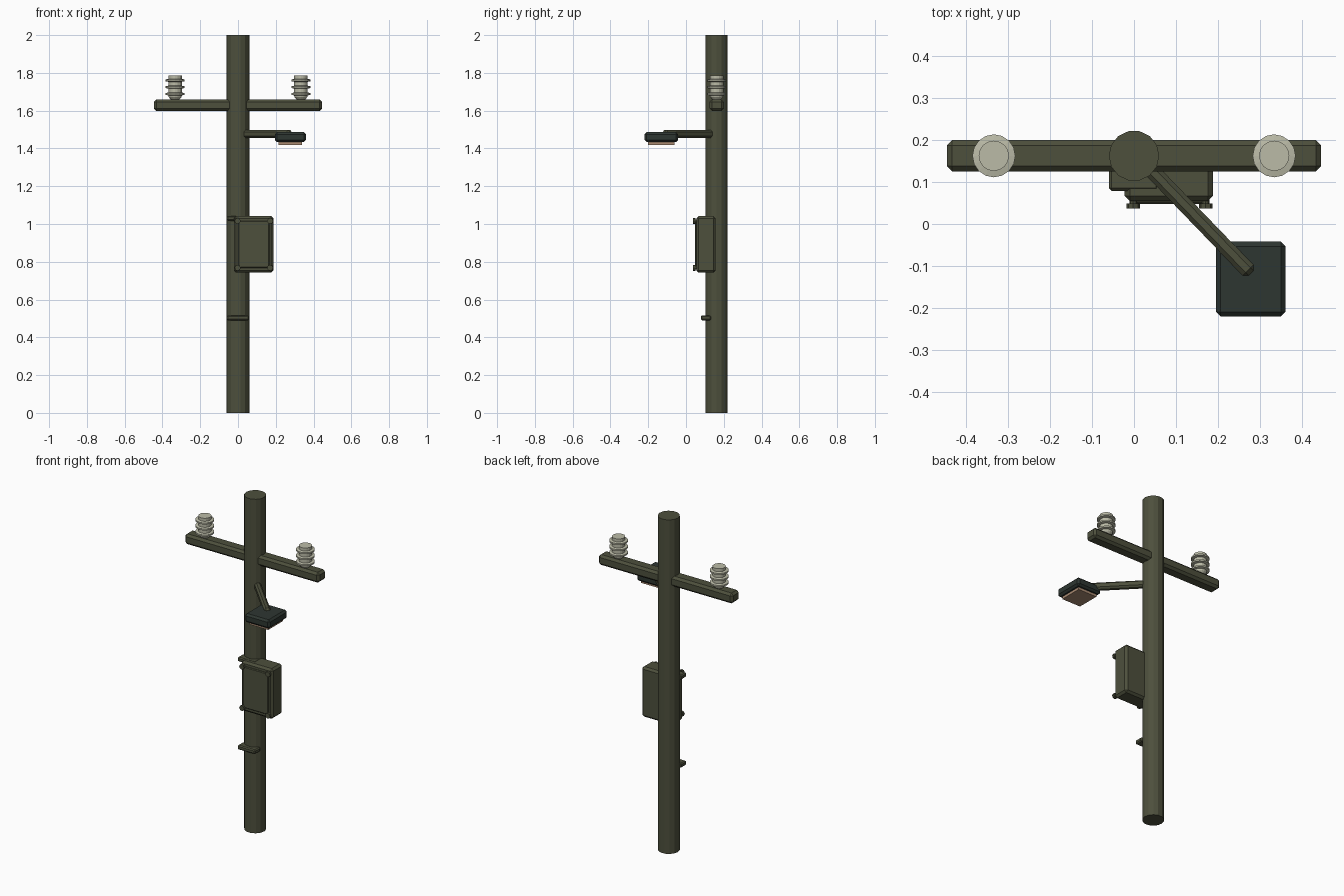
import bpy, bmesh, math
from mathutils import Matrix, Vector

cube = bpy.data.objects.get("Cube")
if cube:
    bpy.data.objects.remove(cube, do_unlink=True)

POLE_Y = 0.162


def material(name, rgb):
    m = bpy.data.materials.new(name)
    m.use_nodes = True
    m.diffuse_color = (*rgb, 1)
    bsdf = m.node_tree.nodes["Principled BSDF"]
    bsdf.inputs["Base Color"].default_value = (*rgb, 1)
    bsdf.inputs["Roughness"].default_value = 0.8
    return m


olive = material("olive_paint", (0.075, 0.08, 0.046))
dark = material("dark_green_metal", (0.027, 0.037, 0.031))
cream = material("cream_ceramic", (0.50, 0.50, 0.39))
tan = material("tan_lens", (0.40, 0.26, 0.17))


def finish(name, bm, mat):
    bmesh.ops.recalc_face_normals(bm, faces=bm.faces)
    mesh = bpy.data.meshes.new(name)
    bm.to_mesh(mesh)
    bm.free()
    mesh.materials.append(mat)
    ob = bpy.data.objects.new(name, mesh)
    bpy.context.collection.objects.link(ob)
    return ob


def box(name, low, high, mat, bevel=0.0, turn=0.0):
    """Chamfered box between two corners, optionally turned about z."""
    low, high = Vector(low), Vector(high)
    bm = bmesh.new()
    bmesh.ops.create_cube(bm, size=1)
    bmesh.ops.scale(bm, vec=high - low, verts=bm.verts)
    if bevel:
        bmesh.ops.bevel(bm, geom=bm.edges[:], offset=bevel, segments=1,
                        affect='EDGES', profile=0.5)
    ob = finish(name, bm, mat)
    ob.location = (low + high) / 2
    ob.rotation_euler.z = turn
    return ob


def lathe(name, profile, location, mat, sides, tilt=0.0):
    """Closed solid turned from (radius, height) points."""
    bm = bmesh.new()
    rings = []
    for r, z in profile:
        rings.append([bm.verts.new((r * math.cos(a), r * math.sin(a), z))
                      for a in (math.tau * i / sides for i in range(sides))])
    for a, b in zip(rings, rings[1:]):
        for i in range(sides):
            j = (i + 1) % sides
            bm.faces.new((a[i], a[j], b[j], b[i]))
    bm.faces.new(rings[0])
    bm.faces.new(rings[-1])
    ob = finish(name, bm, mat)
    ob.location = location
    ob.rotation_euler.x = tilt
    return ob


# Pole and crossarm
lathe("pole", [(0.06, 0), (0.06, 2)], (0, POLE_Y, 0), olive, 14)
box("crossarm", (-0.445, 0.125, 1.598), (0.445, 0.2, 1.66), olive, 0.013)

# Insulators: a core with three wide discs
profile = [(0.022, 0), (0.034, 0.014)]
for z in (0.023, 0.059, 0.095):
    profile += [(0.036, z), (0.051, z + 0.003), (0.051, z + 0.012), (0.036, z + 0.015)]
profile += [(0.036, 0.128)]
for side, x in (("left", 0.333), ("right", -0.333)):
    lathe(side + "_insulator", profile, (x, POLE_Y, 1.658), cream, 16)

# Street lamp on a diagonal arm
start, end = Vector((0.02, 0.15, 1.477)), Vector((0.278, -0.117, 1.477))
mid, along = (start + end) / 2, end - start
half = Vector((along.length / 2, 0.018, 0.021))
box("lamp_arm", mid - half, mid + half, olive, 0.01, math.atan2(along.y, along.x))
box("lamp_head", (0.195, -0.22, 1.434), (0.36, -0.042, 1.486), dark, 0.011)
box("lamp_lens", (0.215, -0.2, 1.419), (0.34, -0.062, 1.44), tan)

# Junction box with a raised door and corner bolts
box("junction_box", (-0.022, 0.055, 0.742), (0.188, 0.157, 1.042), olive, 0.012)
box("box_door", (0, 0.048, 0.768), (0.166, 0.07, 1.016), olive, 0.004)
for row, z in (("lower", 0.768), ("upper", 1.016)):
    for side, x in (("right", -0.002), ("left", 0.17)):
        lathe(f"{row}_{side}_bolt",
              [(0.009, 0), (0.009, 0.02), (0.016, 0.02), (0.016, 0.032)],
              (x, 0.069, z), olive, 8, math.pi / 2)

# Brackets across the front of the pole
for name, z in (("lower_bracket", 0.503), ("upper_bracket", 1.03)):
    box(name, (-0.06, 0.079, z - 0.013), (0.058, 0.132, z + 0.013), olive, 0.006)
